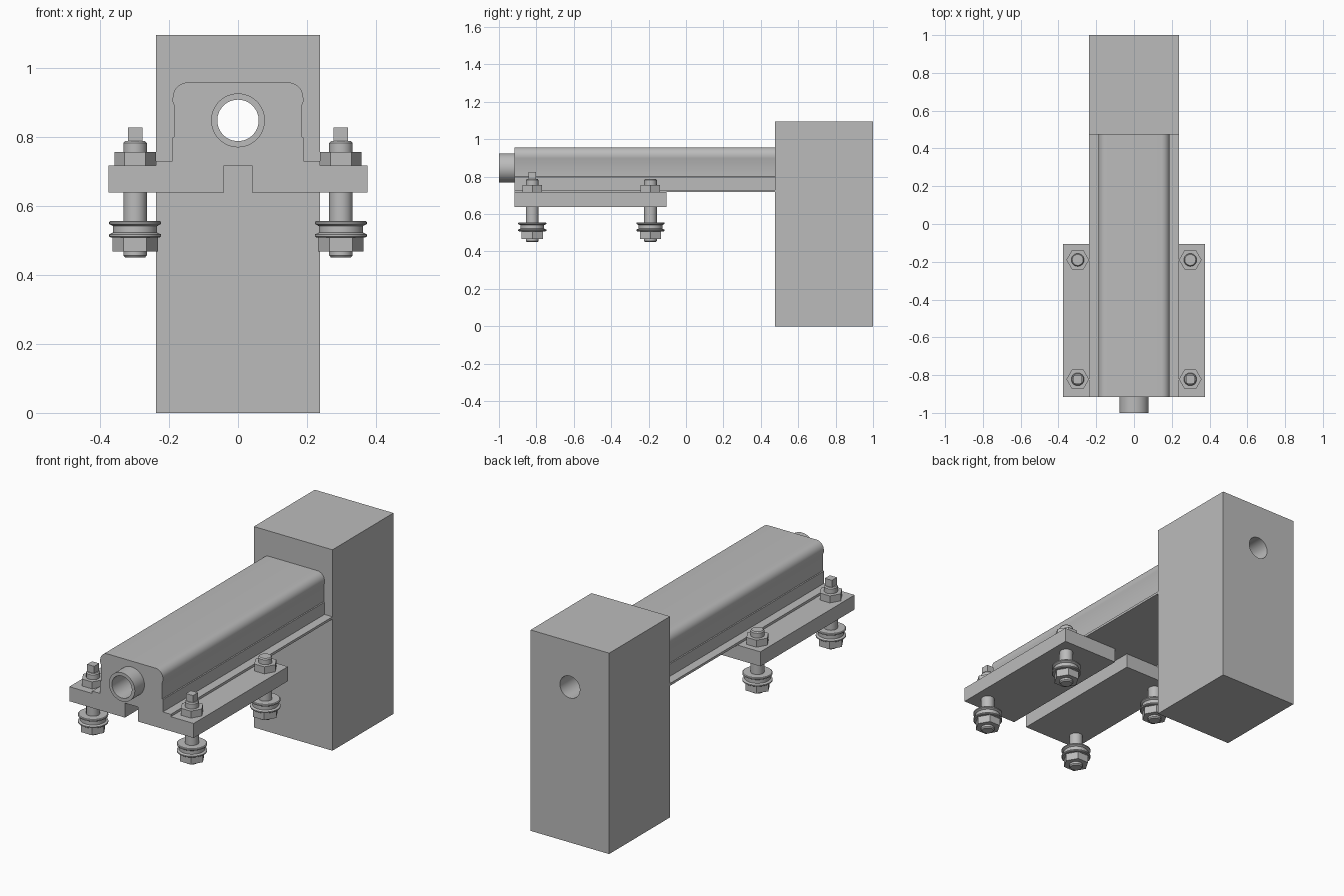
import bpy
import bmesh
from math import sin, cos, pi, radians

old = bpy.data.objects.get("Cube")
if old:
    bpy.data.objects.remove(old, do_unlink=True)

STEEL = (0.5, 0.5, 0.5, 1)
steel = bpy.data.materials.new("grey steel")
steel.use_nodes = True
steel.diffuse_color = STEEL
steel.node_tree.nodes["Principled BSDF"].inputs["Base Color"].default_value = STEEL


def finish(bm, name, location=(0, 0, 0), smooth=True):
    """Turn a bmesh into a named, coloured object."""
    bmesh.ops.recalc_face_normals(bm, faces=bm.faces[:])
    mesh = bpy.data.meshes.new(name)
    bm.to_mesh(mesh)
    bm.free()
    mesh.materials.append(steel)
    obj = bpy.data.objects.new(name, mesh)
    obj.location = location
    bpy.context.collection.objects.link(obj)
    if smooth:
        bpy.ops.object.select_all(action='DESELECT')
        obj.select_set(True)
        bpy.context.view_layer.objects.active = obj
        bpy.ops.object.shade_smooth_by_angle(angle=radians(30))
    return obj


def arc(cx, cz, r, a0, a1, n):
    return [(cx + r * cos(a0 + (a1 - a0) * i / n),
             cz + r * sin(a0 + (a1 - a0) * i / n)) for i in range(n + 1)]


def circle(r, n=48):
    return arc(0, BORE_Z, r, 0, 2 * pi, n)[:-1]


def prism(name, loops, y0, y1):
    """Extrude an x-z outline, with optional holes, along y."""
    bm = bmesh.new()
    edges = []
    for loop in loops:
        vs = [bm.verts.new((x, y0, z)) for x, z in loop]
        edges += [bm.edges.new((a, b)) for a, b in zip(vs, vs[1:] + vs[:1])]
    bmesh.ops.triangle_fill(bm, edges=edges, use_beauty=True, normal=(0, -1, 0))
    ret = bmesh.ops.extrude_face_region(bm, geom=bm.faces[:], use_keep_orig=True)
    top = [v for v in ret["geom"] if isinstance(v, bmesh.types.BMVert)]
    bmesh.ops.translate(bm, verts=top, vec=(0, y1 - y0, 0))
    return finish(bm, name)


def lathe(name, x, y, profile, sides, turn=0):
    """Spin (radius, z) points about z; few sides give nuts and squares."""
    bm = bmesh.new()
    rings = [[bm.verts.new((r * cos(turn + 2 * pi * i / sides),
                            r * sin(turn + 2 * pi * i / sides), z))
              for i in range(sides)] for r, z in profile]
    for low, high in zip(rings, rings[1:]):
        for i in range(sides):
            j = (i + 1) % sides
            bm.faces.new((low[i], low[j], high[j], high[i]))
    bm.faces.new(rings[0])
    bm.faces.new(rings[-1])
    return finish(bm, name, (x, y, 0), sides > 6)


BORE_Z, BORE_R = 0.847, 0.06
HALF, FRONT, JOINT = 0.237, -0.917, 0.475
PLATE_LOW, PLATE_TOP = 0.638, 0.717

# Rear block with the bore running through it
prism("rear_block", [[(-HALF, 0), (HALF, 0), (HALF, 1.095), (-HALF, 1.095)],
                     circle(BORE_R)], JOINT, 1)

# Long housing: foot flange, shallow side groove and rounded top
side = [(HALF, PLATE_TOP), (HALF, 0.73), (0.189, 0.73), (0.189, 0.797),
        (0.185, 0.8), (0.185, 0.89), (0.189, 0.9)]
side += arc(0.145, 0.913, 0.044, 0, pi / 2, 8)
outline = side + [(-x, z) for x, z in reversed(side)]
prism("housing", [outline, circle(BORE_R)], FRONT, JOINT)

# Front tube
prism("front_tube", [circle(0.078), circle(BORE_R)], -1, FRONT)

# Mounting plates with their bolts, mirrored left and right
for s, label in ((1, "left"), (-1, "right")):
    prism(label + "_mounting_plate",
          [[(s * 0.04, PLATE_LOW), (s * 0.375, PLATE_LOW),
            (s * 0.375, PLATE_TOP), (s * 0.04, PLATE_TOP)]], FRONT, -0.105)
    for y, end in ((-0.822, "front"), (-0.19, "rear")):
        x, tag = s * 0.298, label + "_" + end
        lathe(tag + "_bolt_shank", x, y,
              [(0.029, 0.45), (0.034, 0.456), (0.034, 0.781), (0.029, 0.787)], 32)
        lathe(tag + "_upper_nut", x, y, [(0.06, PLATE_TOP), (0.06, 0.755)], 6)
        lathe(tag + "_lower_nut", x, y, [(0.066, 0.467), (0.066, 0.508)], 6)
        lathe(tag + "_grooved_washer", x, y,
              [(0.071, 0.508), (0.075, 0.511), (0.075, 0.517), (0.064, 0.522),
               (0.064, 0.541), (0.075, 0.547), (0.075, 0.553), (0.071, 0.556)], 40)
        if end == "front":
            lathe(tag + "_square_stud", x, y, [(0.03, 0.78), (0.03, 0.826)], 4, pi / 4)
